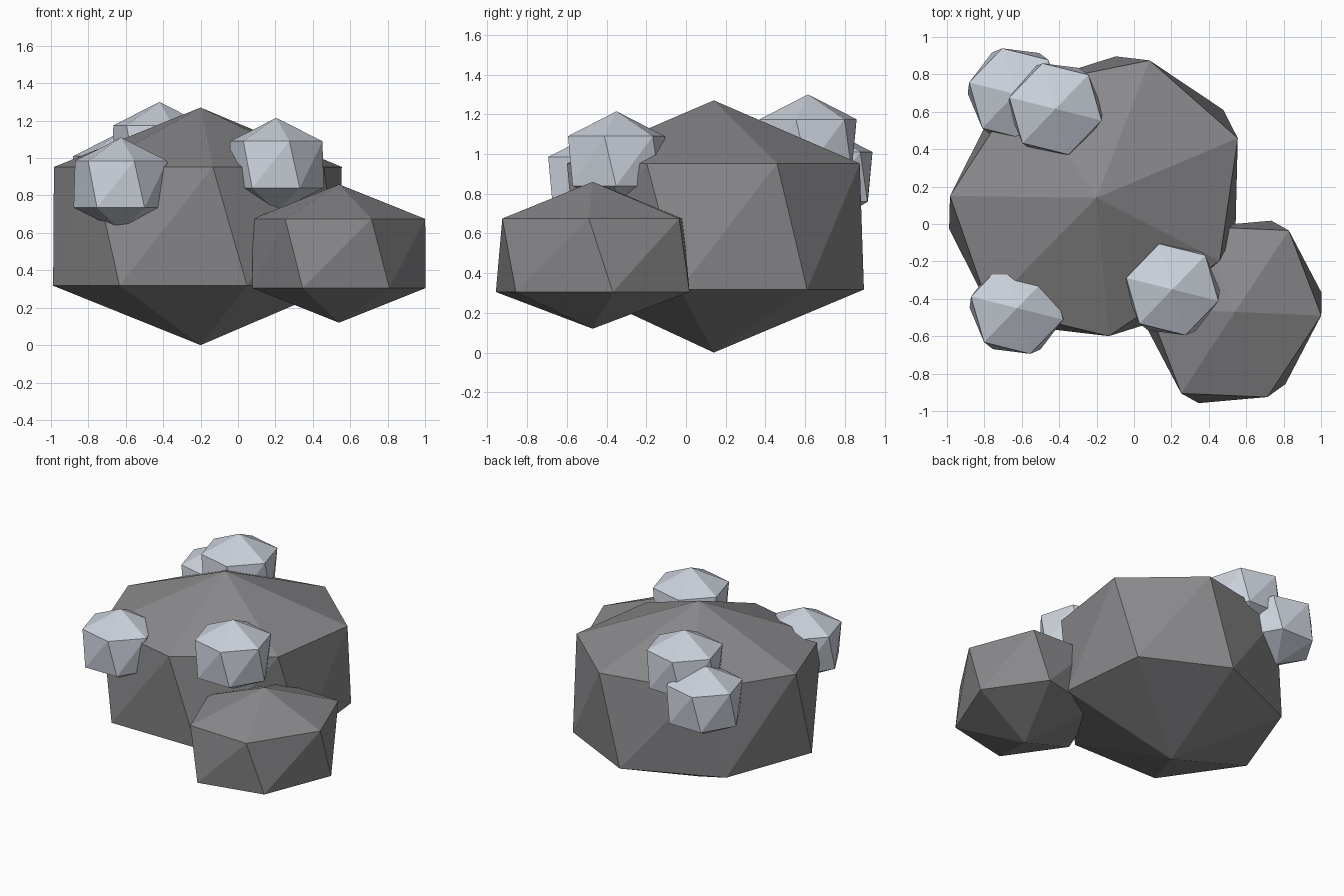
import bpy, bmesh
from math import radians, cos, sin, sqrt
from mathutils import Vector, Matrix

cube = bpy.data.objects.get("Cube")
if cube:
    bpy.data.objects.remove(cube, do_unlink=True)


def material(name, rgb):
    mat = bpy.data.materials.new(name)
    mat.use_nodes = True
    color = (*rgb, 1.0)
    mat.diffuse_color = color
    mat.node_tree.nodes["Principled BSDF"].inputs["Base Color"].default_value = color
    return mat


dark_stone = material("dark grey stone", (0.25, 0.25, 0.26))
pale_stone = material("pale blue grey stone", (0.60, 0.64, 0.71))
TWIST = 13.5


# Faceted rock: two twisted rings with a point above and below
def rock(name, center, half_height, radii, turn, start, sides, mat):
    bm = bmesh.new()
    shape = Matrix.Rotation(radians(turn), 2) @ Matrix(((radii[0], 0), (0, radii[1])))

    def ring(z, offset):
        verts = []
        for i in range(sides):
            a = radians(start + offset + 360 * i / sides)
            p = shape @ Vector((cos(a), sin(a)))
            verts.append(bm.verts.new((p.x, p.y, z)))
        return verts

    upper = ring(half_height / 2, 0)
    lower = ring(-half_height / 2, TWIST)
    top = bm.verts.new((0, 0, half_height))
    bottom = bm.verts.new((0, 0, -half_height))
    for i in range(sides):
        j = (i + 1) % sides
        bm.faces.new((top, upper[i], upper[j]))
        bm.faces.new((upper[i], lower[i], upper[j]))
        bm.faces.new((lower[i], lower[j], upper[j]))
        bm.faces.new((bottom, lower[j], lower[i]))
    bmesh.ops.recalc_face_normals(bm, faces=bm.faces)
    mesh = bpy.data.meshes.new(name)
    bm.to_mesh(mesh)
    bm.free()
    mesh.materials.append(mat)
    obj = bpy.data.objects.new(name, mesh)
    obj.location = center
    bpy.context.collection.objects.link(obj)


# Main boulder and the smaller one leaning on it
rock("main_boulder", (-0.20, 0.14, 0.635), 0.635, (0.825, 0.72), 35, -13.8, 7, dark_stone)
rock("side_boulder", (0.54, -0.47, 0.49), 0.37, (0.525, 0.454), 67, -72, 6, dark_stone)

# Pale stones set into the main boulder
pale_spots = {
    "front_right_stone": (-0.625, -0.45, 0.86),
    "front_left_stone": (0.205, -0.35, 0.965),
    "back_upper_stone": (-0.42, 0.615, 1.05),
    "back_lower_stone": (-0.635, 0.695, 0.885),
}
for name, spot in pale_spots.items():
    rock(name, spot, 0.25, (0.254, 0.254), 0, -14, 6, pale_stone)
